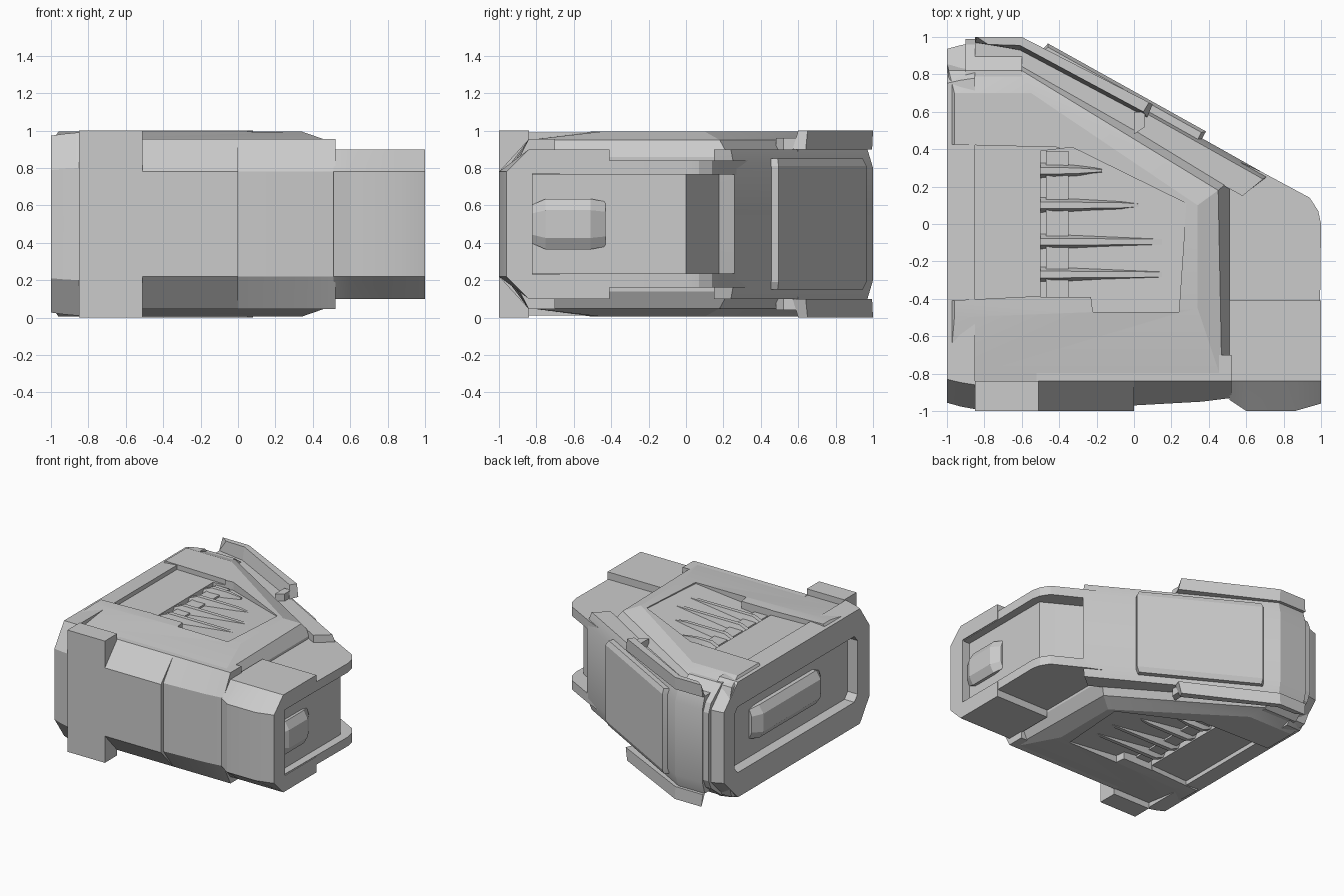
import bpy, bmesh, math
from mathutils import Vector

cube = bpy.data.objects.get("Cube")
if cube:
    bpy.data.objects.remove(cube)

grey = bpy.data.materials.new("plain_grey")
grey.use_nodes = True
grey.diffuse_color = (0.6, 0.6, 0.6, 1)
grey.node_tree.nodes["Principled BSDF"].inputs["Base Color"].default_value = (0.6, 0.6, 0.6, 1)


def loft(name, loops, cuts=(), finish=True):
    """Skin matching loops; heights are measured from mid level and mirrored below it."""
    bm = bmesh.new()
    rings = [[bm.verts.new(p) for p in loop] for loop in loops]
    n = len(rings[0])
    for a, b in zip(rings, rings[1:]):
        for i in range(n):
            j = (i + 1) % n
            bm.faces.new((a[i], a[j], b[j], b[i]))
    bm.faces.new(rings[0][::-1])
    bm.faces.new(rings[-1])
    bmesh.ops.recalc_face_normals(bm, faces=bm.faces[:])
    # open the mid plane so that both halves join cleanly
    mid = [f for f in bm.faces if all(abs(v.co.z) < 1e-5 for v in f.verts)]
    bmesh.ops.delete(bm, geom=mid, context='FACES')
    mesh = bpy.data.meshes.new(name)
    bm.to_mesh(mesh)
    bm.free()
    mesh.materials.append(grey)
    ob = bpy.data.objects.new(name, mesh)
    bpy.context.collection.objects.link(ob)
    ob.location.z = 0.5
    bpy.ops.object.select_all(action='DESELECT')
    ob.select_set(True)
    bpy.context.view_layer.objects.active = ob
    if not finish:
        ob.hide_render = True
        return ob
    for cutter in cuts:
        mod = ob.modifiers.new("cut", 'BOOLEAN')
        mod.operation = 'DIFFERENCE'
        mod.solver = 'EXACT'
        mod.object = cutter
        bpy.ops.object.modifier_apply(modifier=mod.name)
        bpy.data.objects.remove(cutter)
    bpy.ops.object.shade_smooth_by_angle(angle=math.radians(20))
    mod = ob.modifiers.new("mirror", 'MIRROR')
    mod.use_axis = (False, False, True)
    return ob


def stack(name, *layers, **kw):
    """Layers of (height, plan outline)."""
    return loft(name, [[(x, y, h) for x, y in pts] for h, pts in layers], **kw)


def along_x(name, profile, stations):
    """Sweep a (y, h) profile; each station shifts the front edge."""
    front = min(y for y, h in profile)
    return loft(name, [[(x, y + (dy if y == front else 0), h) for y, h in profile]
                       for x, dy in stations])


def slab(name, outline, h0, h1, **kw):
    return stack(name, (h0, outline), (h1, outline), **kw)


# Recessed core
slab("core", [(-.91, -.85), (.93, -.85), (.93, 0), (.48, .25), (-.55, .85), (-.91, .85)], 0, .33)

# Top and bottom decks, with a shallow channel and a sloping vent recess
channel = slab("channel_cutter", [(-1.2, -.42), (-.4, -.38), (-.4, .41), (-1.2, .43)],
               .455, .6, finish=False)
vent_plan = [(-.5, -.39), (-.23, -.39), (-.22, -.47), (.24, -.47),
             (.28, .11), (-.33, .41), (-.5, .39)]
vent = loft("vent_cutter", [
    [(x, y, .41 + .1 * (x + .5)) for x, y in vent_plan],
    [(x, y, .6) for x, y in vent_plan]], finish=False)
base = [(-1, -.84), (.51, -.84), (.51, .23), (-.6, .86), (-1, .86)]
stack("deck", (.27, base), (.36, base),
      (.45, [(-.99, -.84), (.47, -.84), (.45, .18), (-.6, .82), (-.99, .82)]),
      (.495, [(-.96, -.5), (.34, -.45), (.34, .1), (-.55, .7), (-.96, .7)]),
      cuts=(channel, vent))

# Vent fins and the bar they hang from
for i, (y, end) in enumerate([(.285, -.17), (.1, .05), (-.095, .28), (-.27, .28)]):
    def fin_loop(x, w, lo, top):
        return [(x, y - w, lo), (x, y + w, lo), (x, y + w * .4, top), (x, y - w * .4, top)]
    loft(f"fin_{i + 1}", [fin_loop(-.51, .045, .4, .44), fin_loop(-.43, .045, .4, .475),
                          fin_loop(end - .12, .035, .4, .475), fin_loop(end, .015, .4, .46)])
slab("fin_bar", [(-.47, -.39), (-.35, -.39), (-.35, .39), (-.47, .39)], .38, .44)

# Side flange with a rounded corner
slab("flange", [(.3, -.84), (.99, -.84), (1, 0), (.985, .07), (.94, .14), (.68, .28), (.3, .45)],
     .265, .34)

# Front corner block, which frames the left recess
along_x("front_corner_block",
        [(-1, 0), (-1, .28), (-.84, .4), (-.41, .4), (-.41, .27), (-.82, .27), (-.82, 0)],
        [(.51, .06), (.6, 0), (.86, 0), (1, .04)])

# Front body in two lengths
body = [(-1, 0), (-1, .28), (-.84, .455), (-.7, .455), (-.7, 0)]
along_x("front_body_right", body, [(-.52, 0), (0, 0)])
along_x("front_body_left", body, [(0, .03), (.36, .05), (.52, .07)])

# Tall front plate
slab("front_plate", [(-.85, -1), (-.51, -1), (-.51, -.84), (-.85, -.84)], 0, .5)

# Right end frame: a chamfered ring with an open recess
ring_out = [(-.99, 0), (-.99, .3), (-.86, .49), (.78, .49), (.97, .3), (.97, 0)]
ring_in = [(.8, 0), (.8, .22), (.74, .29), (-.74, .29), (-.8, .22), (-.8, 0)]


def ring(x, s):
    return [(x, y * s, h * s) for y, h in ring_out] + [(x, y, h) for y, h in ring_in]


loft("right_end_frame", [ring(-1, .965), ring(-.93, .985), ring(-.85, 1)])

# Rear corner shoulder between end frame and slanted back
along_x("rear_shoulder", [(.6, 0), (.6, .47), (.82, .46), (.96, .35), (.99, .28), (.99, 0)],
        [(-.9, 0), (-.6, 0)])

# Slanted back wall and its raised plate
stack("back_wall",
      (0, [(.72, .258), (-.6, 1), (-.85, 1), (-.85, .8), (-.6, .8), (.58, .15)]),
      (.3, [(.72, .258), (-.6, 1), (-.85, 1), (-.85, .8), (-.6, .8), (.58, .15)]),
      (.4, [(.69, .24), (-.61, .97), (-.85, .97), (-.85, .8), (-.6, .8), (.58, .15)]))
plate = [(.36, .45), (.385, .495), (-.46, .965), (-.52, .9)]
stack("back_plate", (0, plate), (.31, plate),
      (.35, [(.34, .45), (.36, .49), (-.46, .945), (-.52, .9)]))

# Guard rails along the upper and lower back edges
stack("back_rail",
      (.4, [(-.85, .97), (-.85, .995), (-.6, .995), (.1, .64), (.07, .57), (-.61, .93)]),
      (.5, [(-.78, .96), (-.84, 1), (-.6, 1), (.08, .65), (.05, .6), (-.61, .955)]))
slab("rail_end", [(0, .48), (.06, .52), (.06, .6), (0, .6)], .38, .46)


# Tapered handles in the end recesses
def handle(name, x_in, x_out, y0, y1):
    def section(y, out, h):
        return [(x_in, y, 0), (x_in, y, h), (x_in + (out - x_in) * .6, y, h),
                (out, y, h * .55), (out, y, 0)]
    low = x_in + (x_out - x_in) * .5
    loft(name, [section(y0, low, .1), section(y0 + .08, x_out, .135),
                section(y1 - .08, x_out, .135), section(y1, low, .12)])


handle("right_handle", -.88, -.985, -.42, .48)
handle("left_handle", .9, .99, -.83, -.43)
